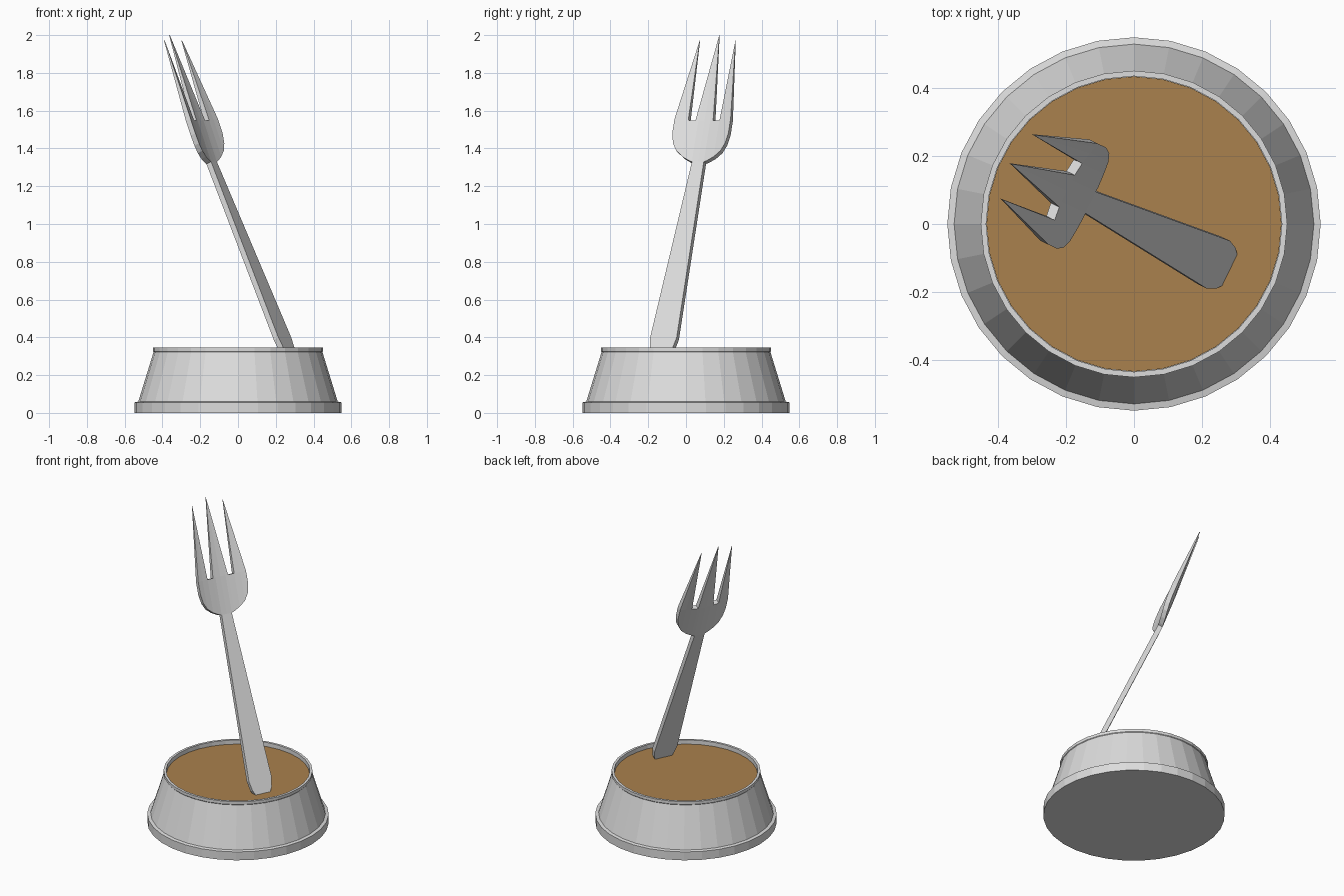
import bpy, bmesh, math
from mathutils import Vector

if "Cube" in bpy.data.objects:
    bpy.data.objects.remove(bpy.data.objects["Cube"])


def material(name, rgb):
    m = bpy.data.materials.new(name)
    m.diffuse_color = (*rgb, 1)
    m.use_nodes = True
    m.node_tree.nodes["Principled BSDF"].inputs["Base Color"].default_value = m.diffuse_color
    return m


metal = material("light grey metal", (0.72, 0.72, 0.72))
brown = material("brown food", (0.40, 0.22, 0.074))


def add_object(name, bm, mat):
    bmesh.ops.recalc_face_normals(bm, faces=bm.faces[:])
    me = bpy.data.meshes.new(name)
    bm.to_mesh(me)
    bm.free()
    me.materials.append(mat)
    ob = bpy.data.objects.new(name, me)
    bpy.context.collection.objects.link(ob)
    return ob


def lathe(name, profile, mat, n=32):
    """Revolve (radius, z) points; both open ends are capped."""
    bm = bmesh.new()
    rings = []
    for r, z in profile:
        rings.append([bm.verts.new((r * math.cos(2 * math.pi * i / n),
                                    r * math.sin(2 * math.pi * i / n), z))
                      for i in range(n)])
    for a, b in zip(rings, rings[1:]):
        for i in range(n):
            j = (i + 1) % n
            bm.faces.new((a[i], a[j], b[j], b[i]))
    bm.faces.new(rings[0])
    bm.faces.new(rings[-1])
    return add_object(name, bm, mat)


# Bowl with foot flange, sloped wall and thin lip
lathe("bowl", [(0.548, 0), (0.548, 0.056), (0.528, 0.06), (0.447, 0.322),
               (0.45, 0.326), (0.45, 0.345), (0.434, 0.345), (0.434, 0.29)], metal)

# Food filling the bowl
lathe("food", [(0.433, 0.295), (0.433, 0.318)], brown)

# Fork frame: along the handle, across it, and out of its front face
ORIGIN = Vector((0.265, -0.128, 0.32))
ALONG = Vector((-0.403, 0.196, 1)).normalized()
ACROSS = Vector((0.437, 0.899, 0)).normalized()
FRONT = ACROSS.cross(ALONG)
GAP = 1.33      # where the tines begin

# Half of the fork, as flat (across, along) polygons
lower = [(0, 1.10), (0.035, 1.10), (0.052, 1.105), (0.092, 1.125),
         (0.13, 1.155), (0.153, 1.195), (0.165, 1.25)]
half = [[(0, -0.02), (0.045, -0.02), (0.066, 0.02), (0.078, 0.08),
         (0.035, 1.10), (0, 1.10)]]
half += [[a, b, (b[0], GAP), (a[0], GAP)] for a, b in zip(lower, lower[1:])]
half += [[(a, GAP), (b, GAP), (0, 1.82)] for a, b in [(0, 0.035), (0.035, 0.052)]]
half += [[(a, GAP), (b, GAP), (0.105, 1.785)]
         for a, b in [(0.092, 0.13), (0.13, 0.153), (0.153, 0.165)]]

bm = bmesh.new()
for side in (1, -1):
    for poly in half:
        bm.faces.new([bm.verts.new((side * w, s, 0)) for w, s in poly])
bmesh.ops.remove_doubles(bm, verts=bm.verts[:], dist=0.0005)
bmesh.ops.recalc_face_normals(bm, faces=bm.faces[:])
back = set(bm.verts)
bmesh.ops.extrude_face_region(bm, geom=bm.faces[:], use_keep_orig=True)

# Thicken, cup the head and bend it forward; the tines thin out to their tips
for v in bm.verts:
    w, s = v.co.x, v.co.y
    bend = 0.0
    if s > 1.101:
        bend = 0.05 * (s - 1.1) / 0.72 + 0.9 * w * w
    thick = 0.015 if s < GAP + 0.01 else 0.002
    n = bend + (-thick if v in back else thick)
    v.co = ORIGIN + ACROSS * w + ALONG * s + FRONT * n
add_object("fork", bm, metal)
